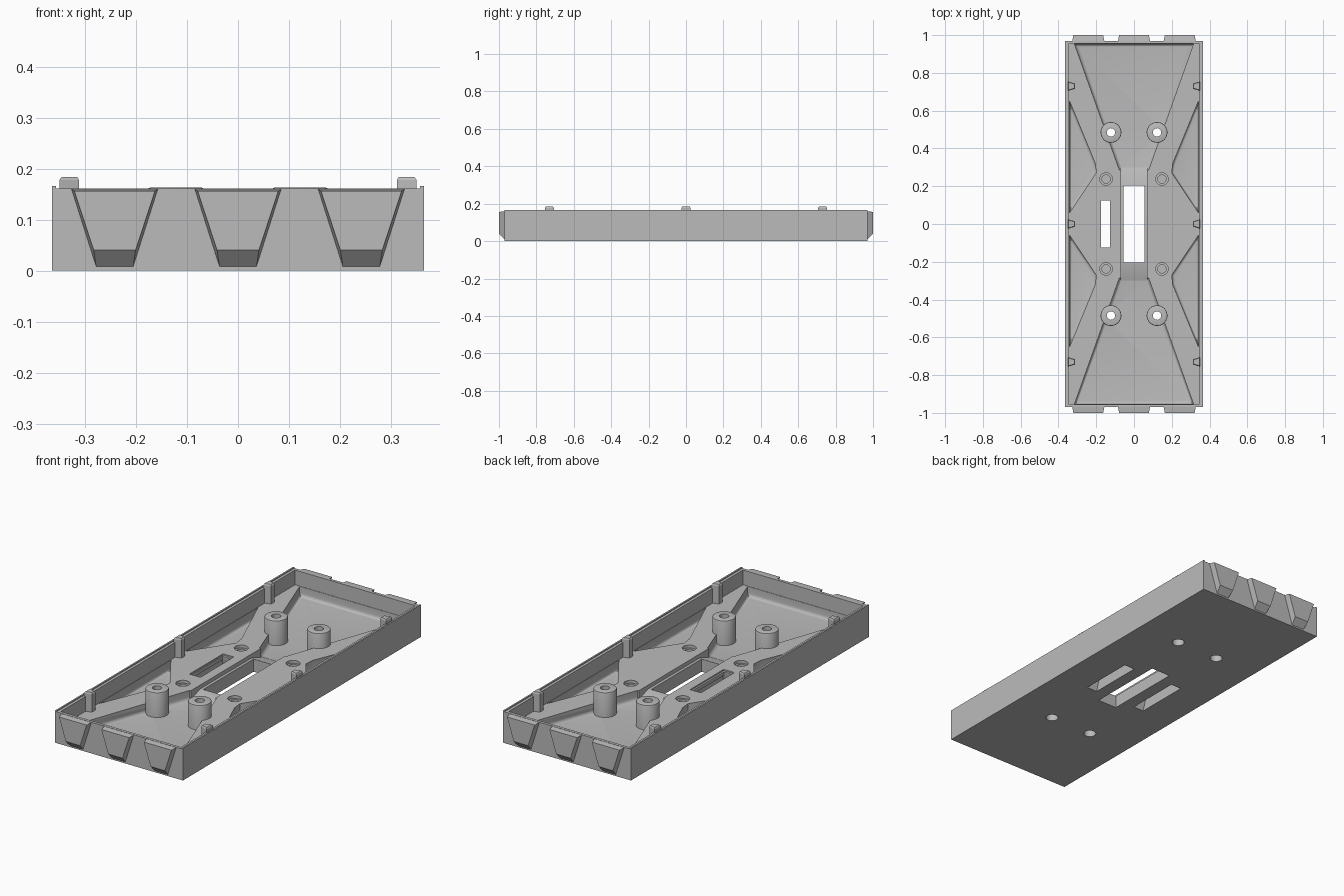
import bpy, bmesh
from mathutils import Matrix

cube = bpy.data.objects.get("Cube")
if cube:
    bpy.data.objects.remove(cube, do_unlink=True)

grey = bpy.data.materials.new("plain_grey")
grey.use_nodes = True
colour = (0.5, 0.5, 0.5, 1)
grey.diffuse_color = colour
grey.node_tree.nodes["Principled BSDF"].inputs["Base Color"].default_value = colour

FLOOR, DECK, RIM = 0.035, 0.085, 0.161


def finish(name, bm):
    bmesh.ops.recalc_face_normals(bm, faces=bm.faces)
    mesh = bpy.data.meshes.new(name)
    bm.to_mesh(mesh)
    bm.free()
    mesh.materials.append(grey)
    ob = bpy.data.objects.new(name, mesh)
    bpy.context.collection.objects.link(ob)
    return ob


def loft(name, a, b, round_bottom=0):
    """Solid between two matching outlines; optionally round the first one."""
    bm = bmesh.new()
    va, vb = ([bm.verts.new(p) for p in ring] for ring in (a, b))
    n = len(va)
    base = bm.faces.new(va)
    bm.faces.new(vb)
    for i in range(n):
        j = (i + 1) % n
        bm.faces.new((va[i], va[j], vb[j], vb[i]))
    if round_bottom:
        bmesh.ops.bevel(bm, geom=list(base.edges), offset=round_bottom, segments=4,
                        profile=0.5, affect='EDGES')
    return finish(name, bm)


def prism(name, outline, z0, z1, round_bottom=0):
    return loft(name, [(x, y, z0) for x, y in outline],
                [(x, y, z1) for x, y in outline], round_bottom)


def box(name, x0, x1, y0, y1, z0, z1, r=0):
    return prism(name, [(x0, y0), (x1, y0), (x1, y1), (x0, y1)], z0, z1, r)


def cylinder(name, x, y, r, z0, z1, bevel=0):
    bm = bmesh.new()
    bmesh.ops.create_cone(bm, cap_ends=True, segments=40, radius1=r, radius2=r,
                          depth=z1 - z0, matrix=Matrix.Translation((x, y, (z0 + z1) / 2)))
    if bevel:
        rim = [e for e in bm.edges if all(v.co.z > z1 - 1e-4 for v in e.verts)]
        bmesh.ops.bevel(bm, geom=rim, offset=bevel, segments=2, profile=0.5, affect='EDGES')
    return finish(name, bm)


def cut(target, cutter):
    mod = target.modifiers.new("cut", 'BOOLEAN')
    mod.operation = 'DIFFERENCE'
    mod.solver = 'EXACT'
    mod.object = cutter
    bpy.context.view_layer.update()
    bpy.context.view_layer.objects.active = target
    bpy.ops.object.modifier_apply(modifier=mod.name)
    bpy.data.objects.remove(cutter, do_unlink=True)


parts = []

# Tray with thin side lips and an open interior
tray = box("tray", -0.365, 0.365, -0.97, 0.97, 0, 0.166)
parts.append(tray)
cut(tray, box("lip_cut", -0.357, 0.357, -1.1, 1.1, RIM, 0.3))
cut(tray, box("interior_cut", -0.343, 0.343, -0.955, 0.955, DECK, 0.3))

# Lower floors left between the arms of the raised deck
for s in (-1, 1):
    end = [(-0.315, 0.953), (0.315, 0.953), (0.077, 0.285), (-0.077, 0.285)]
    cut(tray, prism("end_pocket", [(x, s * y) for x, y in end], FLOOR, 0.3, 0.018))
    for t in (-1, 1):
        side = [(0.341, 0.65), (0.205, 0.32), (0.2, 0.27), (0.341, 0.06)]
        cut(tray, prism("side_pocket", [(s * x, t * y) for x, y in side],
                        FLOOR, 0.3, 0.015))

# Central channel with ramped ends, and the slot through it
profile = [(-0.3, FLOOR), (-0.21, 0.065), (0.21, 0.065), (0.3, FLOOR), (0.3, 0.12), (-0.3, 0.12)]
cut(tray, loft("channel", [(-0.07, y, z) for y, z in profile],
               [(0.07, y, z) for y, z in profile]))
cut(tray, box("centre_slot", -0.055, 0.055, -0.205, 0.205, -0.1, 0.3))

# Underside pockets with sloping ends; one opens through the deck
for s in (-1, 1):
    x0, x1 = sorted((s * 0.12, s * 0.18))
    wedge = [(-0.15, -0.02), (0.15, -0.02), (0.125, 0.06), (-0.125, 0.06)]
    cut(tray, loft("under_pocket", [(x0, y, z) for y, z in wedge],
                   [(x1, y, z) for y, z in wedge]))
cut(tray, box("side_slot", -0.176, -0.128, -0.125, 0.125, 0.02, 0.3))
cut(tray, box("side_slot_recess", -0.181, -0.119, -0.137, 0.137, 0.078, 0.3))

for s in (-1, 1):
    for t in (-1, 1):
        # Screw posts, bored through the floor
        x, y = s * 0.122, t * 0.485
        post = cylinder("screw_post", x, y, 0.055, 0.01, 0.163, 0.005)
        parts.append(post)
        for ob in (tray, post):
            cut(ob, cylinder("bore", x, y, 0.022, -0.1, 0.3))
            cut(ob, cylinder("screw_head", x, y, 0.03, -0.1, 0.06))
        # Blind stepped holes in the deck
        cut(tray, cylinder("hole_top", s * 0.148, t * 0.238, 0.033, 0.07, 0.3))
        cut(tray, cylinder("hole_core", s * 0.148, t * 0.238, 0.022, 0.03, 0.3))

    # Wedge pegs along the long walls
    for y in (-0.73, 0, 0.73):
        plan = [(0.35, -0.025), (0.35, 0.025), (0.312, 0.014), (0.312, -0.014)]
        def ring(z, k):
            return [(s * (0.331 + (px - 0.331) * k), y + py * k, z) for px, py in plan]
        parts.append(loft("wall_peg", ring(0.03, 1), ring(0.178, 1)))
        parts.append(loft("wall_peg_cap", ring(0.178, 1), ring(0.184, 0.8)))

    # Tapered tabs on both end walls
    for cx in (-0.242, 0, 0.242):
        root = [(-0.085, 0.16), (0.085, 0.16), (0.036, 0.006), (-0.036, 0.006)]
        face = [(-0.079, 0.156), (0.079, 0.156), (0.041, 0.04), (-0.041, 0.04)]
        parts.append(loft("end_tab", [(cx + x, s * 0.968, z) for x, z in root],
                          [(cx + x, s * 1.0, z) for x, z in face]))

# Smooth the rounded parts while keeping edges sharp
bpy.ops.object.select_all(action='DESELECT')
for ob in parts:
    ob.select_set(True)
bpy.context.view_layer.objects.active = tray
bpy.ops.object.shade_smooth_by_angle(angle=0.6)
